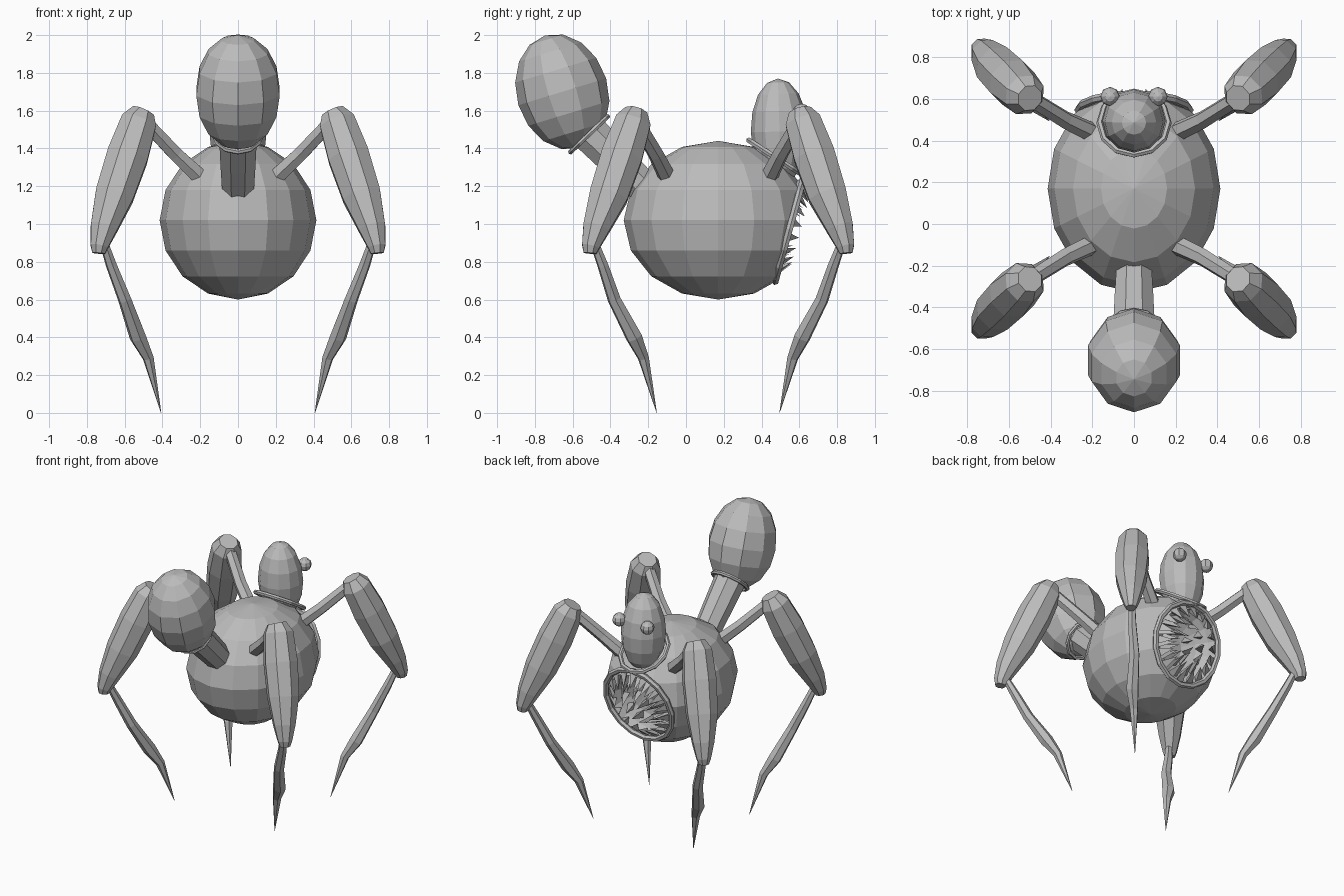
import bpy, bmesh, math
from mathutils import Vector, Matrix

if "Cube" in bpy.data.objects:
    bpy.data.objects.remove(bpy.data.objects["Cube"])

skin = bpy.data.materials.new("plain_grey")
skin.diffuse_color = (0.5, 0.5, 0.5, 1)
skin.use_nodes = True
skin.node_tree.nodes["Principled BSDF"].inputs["Base Color"].default_value = skin.diffuse_color
CY = 0.17  # body centre, the legs mirror about it


def finish(name, bm, loc=(0, 0, 0), mirror=None, recalc=True):
    if recalc:
        bmesh.ops.recalc_face_normals(bm, faces=bm.faces)
    me = bpy.data.meshes.new(name)
    bm.to_mesh(me)
    bm.free()
    me.materials.append(skin)
    ob = bpy.data.objects.new(name, me)
    ob.location = loc
    bpy.context.collection.objects.link(ob)
    if mirror:
        mod = ob.modifiers.new("mirror", 'MIRROR')
        mod.use_axis = mirror
        mod.use_mirror_merge = False
    return ob


def ball(name, centre, size, segs, rings, tilt=0, turn=0, mirror=None):
    bm = bmesh.new()
    m = (Matrix.Translation(centre) @ Matrix.Rotation(tilt, 4, 'X')
         @ Matrix.Diagonal((*size, 1)) @ Matrix.Rotation(turn, 4, 'Z'))
    bmesh.ops.create_uvsphere(bm, u_segments=segs, v_segments=rings, radius=1, matrix=m)
    return finish(name, bm, mirror=mirror)


def loft(bm, loops, cap=True):
    """Bridge equal-length point loops with quads."""
    vs = [[bm.verts.new(p) for p in lp] for lp in loops]
    n = len(vs[0])
    for a, b in zip(vs, vs[1:]):
        for i in range(n):
            j = (i + 1) % n
            bm.faces.new((a[i], a[j], b[j], b[i]))
    if cap:
        bm.faces.new(vs[0][::-1])
        bm.faces.new(vs[-1])
    return vs


def limb(name, path, sides, ref, loc=(0, 0, 0), mirror=None):
    """Tube along (x, y, z, radius) points."""
    pts = [Vector(p[:3]) for p in path]
    loops = []
    for i, p in enumerate(pts):
        t = (pts[min(i + 1, len(pts) - 1)] - pts[max(i - 1, 0)]).normalized()
        u = Vector(ref)
        u = (u - t * u.dot(t)).normalized()
        v = t.cross(u)
        angs = [2 * math.pi * (k + .5) / sides for k in range(sides)]
        loops.append([p + path[i][3] * (u * math.cos(a) + v * math.sin(a)) for a in angs])
    bm = bmesh.new()
    loft(bm, loops)
    return finish(name, bm, loc, mirror)


def collar(name, centre, normal, rx, ry, minor, segs):
    """Thin ring around a joint."""
    q = Vector(normal).normalized()
    x, y = Vector((1, 0, 0)), q.cross(Vector((1, 0, 0)))
    bm = bmesh.new()
    loops = []
    for i in range(segs + 1):
        a = 2 * math.pi * i / segs
        d = x * math.cos(a) + y * math.sin(a)
        c = Vector(centre) + x * rx * math.cos(a) + y * ry * math.sin(a)
        loops.append([c + minor * (d * math.cos(b) + q * math.sin(b))
                      for b in [k * math.pi / 3 for k in range(6)]])
    loft(bm, loops, cap=False)
    bmesh.ops.remove_doubles(bm, verts=bm.verts, dist=1e-5)
    return finish(name, bm)


# Body, sliced open where the mouth sits
MC = Vector((0, 0.548, 0.972))
MN = Vector((0, 0.965, -0.263)).normalized()
MX, MU = Vector((1, 0, 0)), MN.cross(Vector((1, 0, 0)))
bm = bmesh.new()
bmesh.ops.create_uvsphere(bm, u_segments=16, v_segments=8, radius=1,
                          matrix=Matrix.Translation((0, CY, 1.02)) @ Matrix.Diagonal((.415, .5, .42, 1)))
bmesh.ops.bisect_plane(bm, geom=bm.verts[:] + bm.edges[:] + bm.faces[:],
                       plane_co=MC, plane_no=MN, clear_outer=True)
finish("body", bm, recalc=False)

# Mouth: bowl, rim and rows of teeth
RX, RY = 0.262, 0.28


def mouth_pt(a, r, h):
    return MC + MX * RX * r * math.cos(a) + MU * RY * r * math.sin(a) + MN * h


bm = bmesh.new()
loft(bm, [[mouth_pt(2 * math.pi * i / 16, r, h) for i in range(16)]
          for r, h in ((1.0, .005), (.88, -.06), (.65, -.12), (.3, -.16))], cap=False)
bm.verts.ensure_lookup_table()
bm.faces.new(bm.verts[-16:])
bmesh.ops.recalc_face_normals(bm, faces=bm.faces)
if sum(f.normal.dot(MN) for f in bm.faces) < 0:
    bmesh.ops.reverse_faces(bm, faces=bm.faces)
finish("mouth_bowl", bm, recalc=False)
collar("mouth_rim", MC, MN, RX + .005, RY + .005, .02, 16)

bm = bmesh.new()
for count, r, h, tip_r, tip_h, w in ((18, .95, -.01, .62, .06, .12),
                                     (14, .75, -.09, .45, .04, .14),
                                     (9, .45, -.14, .22, .0, .18)):
    for i in range(count):
        a = 2 * math.pi * (i + .5) / count
        base = [bm.verts.new(mouth_pt(a + da, r + dr, h + dh))
                for da, dr, dh in ((-w, 0, 0), (w, 0, 0), (0, -.12, -.03))]
        tip = bm.verts.new(mouth_pt(a, tip_r, tip_h))
        bm.faces.new(base)
        for k in range(3):
            bm.faces.new((base[k], base[(k + 1) % 3], tip))
finish("teeth", bm)

# Head with two eyes
ball("head", (0, .495, 1.49), (.152, .152, .28), 12, 8, tilt=.03)
collar("head_collar", (0, .485, 1.345), (0, .54, .84), .165, .18, .016, 12)
ball("eyes", (.115, .612, 1.59), (.047, .047, .047), 8, 6, mirror=(True, False, False))

# Raised bulb on its stalk
limb("stalk", [(0, -.18, 1.15, .088), (0, -.36, 1.33, .1), (0, -.55, 1.52, .11)], 8, (1, 0, 0))
collar("stalk_collar", (0, -.513, 1.475), (0, -.69, .72), .125, .135, .014, 12)
ball("bulb", (0, -.655, 1.7), (.232, .243, .312), 10, 8, tilt=math.radians(17))

# Four legs, one modelled and mirrored both ways
AT, BOTH, REF = (0, CY, 0), (True, True, False), (.7, .7, 0)
limb("leg_root", [(.16, -.25, 1.21, .05), (.33, -.33, 1.37, .043), (.49, -.43, 1.54, .04)],
     6, REF, AT, BOTH)
limb("leg_thigh", [(.50, -.435, 1.595, .065), (.525, -.45, 1.54, .102), (.585, -.51, 1.36, .118),
                   (.655, -.58, 1.15, .11), (.71, -.645, .98, .077), (.735, -.675, .88, .05),
                   (.738, -.678, .845, .036)], 8, REF, AT, BOTH)
limb("leg_shin", [(.71, -.655, .90, .024), (.67, -.61, .78, .03), (.60, -.55, .60, .036),
                  (.53, -.445, .40, .045), (.475, -.395, .29, .03), (.407, -.325, .0, .001)],
     6, REF, AT, BOTH)
